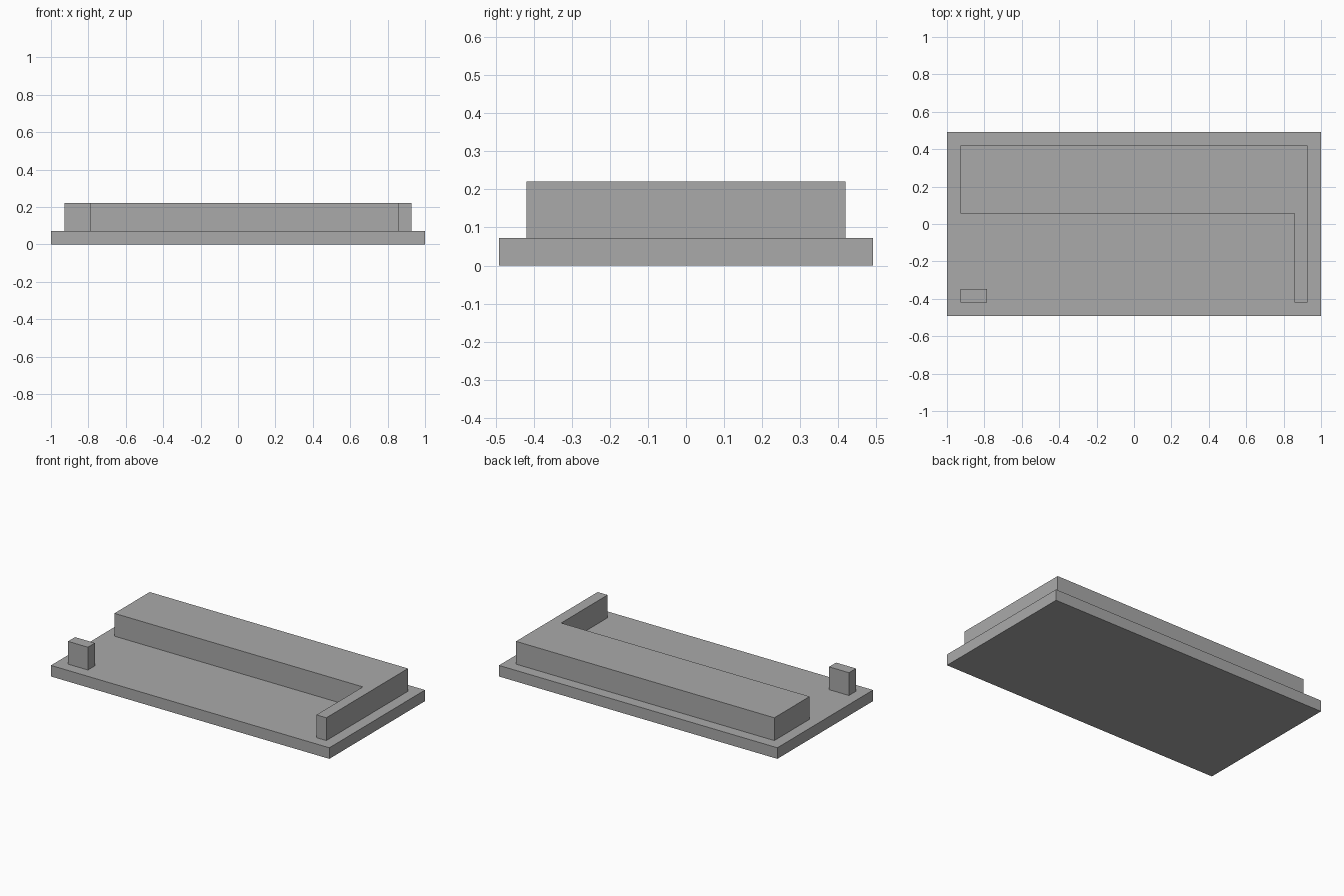
import bpy
import bmesh

if "Cube" in bpy.data.objects:
    bpy.data.objects.remove(bpy.data.objects["Cube"])

grey = bpy.data.materials.new("plain grey")
grey.diffuse_color = (0.4, 0.4, 0.4, 1)
grey.use_nodes = True
grey.node_tree.nodes["Principled BSDF"].inputs["Base Color"].default_value = grey.diffuse_color

BASE_TOP, WALL_TOP = 0.072, 0.22


def prism(name, outline, z0, z1):
    """Extrude a flat outline upward from z0 to z1."""
    bm = bmesh.new()
    face = bm.faces.new([bm.verts.new((x, y, z0)) for x, y in outline])
    ext = bmesh.ops.extrude_face_region(bm, geom=[face])
    for v in ext["geom"]:
        if isinstance(v, bmesh.types.BMVert):
            v.co.z = z1
    bmesh.ops.recalc_face_normals(bm, faces=bm.faces)
    mesh = bpy.data.meshes.new(name)
    bm.to_mesh(mesh)
    bm.free()
    mesh.materials.append(grey)
    obj = bpy.data.objects.new(name, mesh)
    bpy.context.collection.objects.link(obj)
    return obj


def rect(x0, x1, y0, y1):
    return [(x0, y0), (x1, y0), (x1, y1), (x0, y1)]


# Flat base slab
prism("base_slab", rect(-1, 1, -0.491, 0.491), 0, BASE_TOP)

# L-shaped block: wide rear bar with a thin wall along the right side
prism("l_shaped_block",
      [(-0.928, 0.057), (0.857, 0.057), (0.857, -0.419),
       (0.928, -0.419), (0.928, 0.419), (-0.928, 0.419)],
      BASE_TOP, WALL_TOP)

# Small post at the front left corner
prism("corner_post", rect(-0.928, -0.785, -0.419, -0.347), BASE_TOP, WALL_TOP)
